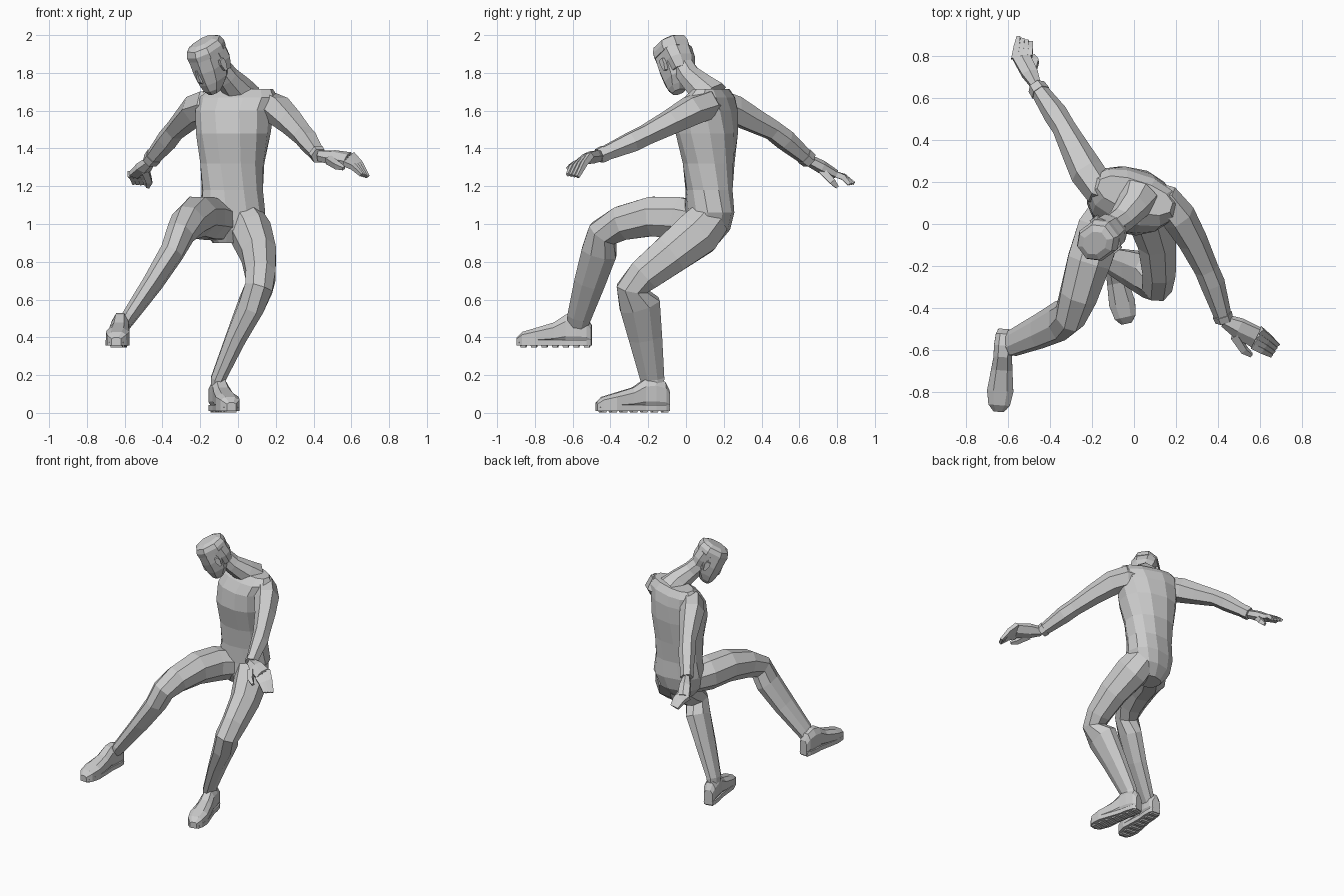
import bpy, bmesh
from math import cos, sin, pi, radians
from mathutils import Vector as V


def loft(name, sections, n=8, power=1.0):
    """Skin closed rings; each section is (centre, half-width vector, half-depth vector)."""
    bm = bmesh.new()
    sp = lambda v: abs(v) ** power * (1 if v >= 0 else -1)
    rings = []
    for c, a, b in sections:
        ang = [(i + 0.5) * 2 * pi / n for i in range(n)]
        k = 1.04
        rings.append([bm.verts.new(V(c) + V(a) * sp(cos(t)) * k + V(b) * sp(sin(t)) * k) for t in ang])
    for r, s in zip(rings, rings[1:]):
        for i in range(n):
            j = (i + 1) % n
            bm.faces.new((r[i], r[j], s[j], s[i]))
    bm.faces.new(rings[0])
    bm.faces.new(rings[-1])
    bmesh.ops.recalc_face_normals(bm, faces=bm.faces[:])
    me = bpy.data.meshes.new(name)
    bm.to_mesh(me)
    bm.free()
    ob = bpy.data.objects.new(name, me)
    bpy.context.collection.objects.link(ob)
    return ob


def tube(name, pts, ref=(1, 0, 0), n=8):
    """Limb along a path; each point is (x, y, z, half-width, half-depth)."""
    p = [V(q[:3]) for q in pts]
    secs = []
    for i, q in enumerate(pts):
        t0 = (p[i] - p[max(i - 1, 0)]).normalized()
        t1 = (p[min(i + 1, len(p) - 1)] - p[i]).normalized()
        t = (t0 + t1).normalized()
        b = t.cross(V(ref)).normalized()
        a = b.cross(t).normalized()
        secs.append((p[i], a * q[3], b * q[-1]))
    return loft(name, secs, n)


# torso: x, y, z, half-width, half-depth, yaw
torso = [(-.05, .10, .90, .08, .07, 12), (-.04, .11, .97, .145, .115, 12),
         (-.03, .125, 1.06, .168, .122, 10), (-.03, .122, 1.18, .158, .12, 4),
         (-.03, .12, 1.32, .165, .132, -4), (-.025, .11, 1.48, .190, .155, -10),
         (-.018, .115, 1.60, .20, .145, -16), (-.002, .125, 1.67, .21, .115, -18),
         (.005, .135, 1.715, .18, .07, -18)]
secs = []
for x, y, z, w, d, yaw in torso:
    r = radians(yaw)
    secs.append(((x, y, z), V((cos(r), sin(r), 0)) * w, V((-sin(r), cos(r), 0)) * d))
loft("torso", secs, 12, 0.85)

# neck
tube("neck", [(.02, .13, 1.67, .10), (-.005, .085, 1.72, .078), (-.06, .02, 1.78, .062),
              (-.11, -.02, 1.84, .06)])

# head, turned and tilted towards the raised foot
hc = V((-.145, -.057, 1.85))
up = V((-.38, -.3, .87)).normalized()
side = V((-.55, .75, 0)).cross(up).cross(up).normalized() * -1
fwd = side.cross(up).normalized()
if fwd.x > 0:
    fwd = -fwd


def skull(name, rows):
    loft(name, [(hc + up * t + fwd * o, side * w, fwd * d) for t, o, w, d in rows], 8, 0.9)


skull("head", [(-.145, .05, .035, .032), (-.12, .04, .055, .055), (-.08, .018, .07, .085),
               (-.01, .005, .083, .1), (.06, 0, .085, .1), (.11, -.005, .075, .085)])
skull("hair", [(.055, -.006, .091, .106), (.085, -.006, .092, .108), (.115, -.008, .08, .096),
               (.13, -.01, .05, .066)])
skull("hair_back", [(-.06, -.05, .065, .045), (.0, -.05, .083, .06), (.06, -.045, .088, .062)])
for s, nm in ((1, "ear_a"), (-1, "ear_b")):
    e = hc + side * s * .088 - fwd * .012
    loft(nm, [(e + up * t, side * .014, fwd * w) for t, w in ((-.045, .01), (-.005, .024), (.02, .018))], 4)
loft("nose", [(hc + up * t + fwd * .1, side * w, fwd * d)
              for t, w, d in ((-.065, .016, .01), (-.05, .02, .02), (.01, .008, .008))], 4)

# arms
tube("arm_back", [(-.09, .15, 1.625, .07), (-.17, .175, 1.63, .08), (-.225, .25, 1.605, .08),
                  (-.275, .345, 1.555, .068), (-.335, .46, 1.495, .054), (-.375, .525, 1.445, .056),
                  (-.465, .655, 1.335, .038)], (0, 0, 1), 6)
tube("arm_front", [(.06, .135, 1.625, .07), (.15, .105, 1.63, .08), (.215, .03, 1.60, .08),
                   (.28, -.08, 1.54, .068), (.345, -.215, 1.47, .056), (.375, -.285, 1.435, .057),
                   (.43, -.46, 1.36, .038)], (0, 0, 1), 6)
tube("cuff_back", [(-.445, .625, 1.36, .046), (-.465, .655, 1.335, .043)], (0, 0, 1), 6)
tube("cuff_front", [(.42, -.43, 1.374, .046), (.43, -.46, 1.36, .043)], (0, 0, 1), 6)


def hand(name, wrist, ka, kb, ta, tb, thumb):
    w, ka, kb, ta, tb = map(V, (wrist, ka, kb, ta, tb))
    across, mid = (kb - ka) / 2, (ka + kb) / 2
    nrm = across.cross(mid - w).normalized()
    loft(name + "_palm", [(w, across * .7, nrm * .03), (w.lerp(mid, .45), across * 1.2, nrm * .034),
                          (mid, across * 1.3, nrm * .024)], 6)
    for i in range(4):
        f = i / 3
        k, t = ka.lerp(kb, f), ta.lerp(tb, f)
        bend = k.lerp(t, .5) + V((0, 0, .012))
        tube(f"{name}_finger_{i}", [(*k, .021), (*bend, .019), (*t, .012)], across, 4)
    tube(name + "_thumb", [(*q, r) for q, r in zip(thumb, (.026, .022, .012))], nrm, 4)


hand("hand_back", (-.465, .655, 1.335), (-.57, .785, 1.265), (-.50, .80, 1.26),
     (-.55, .89, 1.215), (-.49, .865, 1.21), ((-.49, .72, 1.285), (-.47, .775, 1.225), (-.48, .80, 1.195)))
hand("hand_front", (.43, -.46, 1.36), (.60, -.505, 1.365), (.565, -.575, 1.325),
     (.685, -.575, 1.25), (.655, -.625, 1.26), ((.48, -.53, 1.34), (.525, -.60, 1.31), (.56, -.625, 1.295)))

# legs
tube("standing_leg", [(.03, .13, 1.03, .10, .11), (.07, .06, .95, .11, .128), (.11, -.08, .84, .095, .11),
                      (.12, -.22, .73, .082, .093), (.11, -.285, .66, .077, .085), (.07, -.245, .57, .072, .112),
                      (-.01, -.215, .4, .056, .092), (-.105, -.178, .18, .04, .066), (-.11, -.17, .11, .036, .055)])
tube("raised_leg", [(-.08, .10, 1.01, .10, .10), (-.165, -.03, 1.03, .11, .115), (-.215, -.18, 1.04, .107, .108),
                    (-.265, -.34, 1.005, .092, .094), (-.305, -.44, .95, .075, .084),
                    (-.35, -.46, .85, .064, .097), (-.45, -.51, .69, .053, .085), (-.575, -.565, .51, .04, .066),
                    (-.615, -.575, .45, .034, .05)])


# shoes: upper, sole and row of studs
def shoe(name, heel, toe):
    heel, toe = V(heel), V(toe)
    d = toe - heel
    acr = V((-d.y, d.x, 0)).normalized()
    rows = [(0, .03, .12), (.06, .042, .165), (.2, .047, .185), (.34, .045, .178), (.5, .052, .135),
            (.75, .064, .105), (.92, .052, .085), (1, .025, .055)]
    z = V((0, 0, 1))
    loft(name + "_upper", [(heel + d * s + z * (.02 + (h - .02) / 2), acr * w, z * (h - .02) / 2)
                           for s, w, h in rows], 8, 0.75)
    loft(name + "_sole", [(heel + d * s + z * .026, acr * w * 1.05, z * .016) for s, w, h in rows], 4, 0.3)
    for i in range(7):
        s = .06 + i * .142
        w = .044 + .014 * sin(pi * min(1, max(0, (s - .35) / .65)))
        c = heel + d * s
        loft(f"{name}_stud_{i}", [(c + z * .002, acr * w * .85, d * .045), (c + z * .03, acr * w * 1.05, d * .075)], 4)


shoe("standing_shoe", (-.12, -.09, 0), (-.035, -.475, 0))
shoe("raised_shoe", (-.615, -.50, .345), (-.645, -.895, .345))
